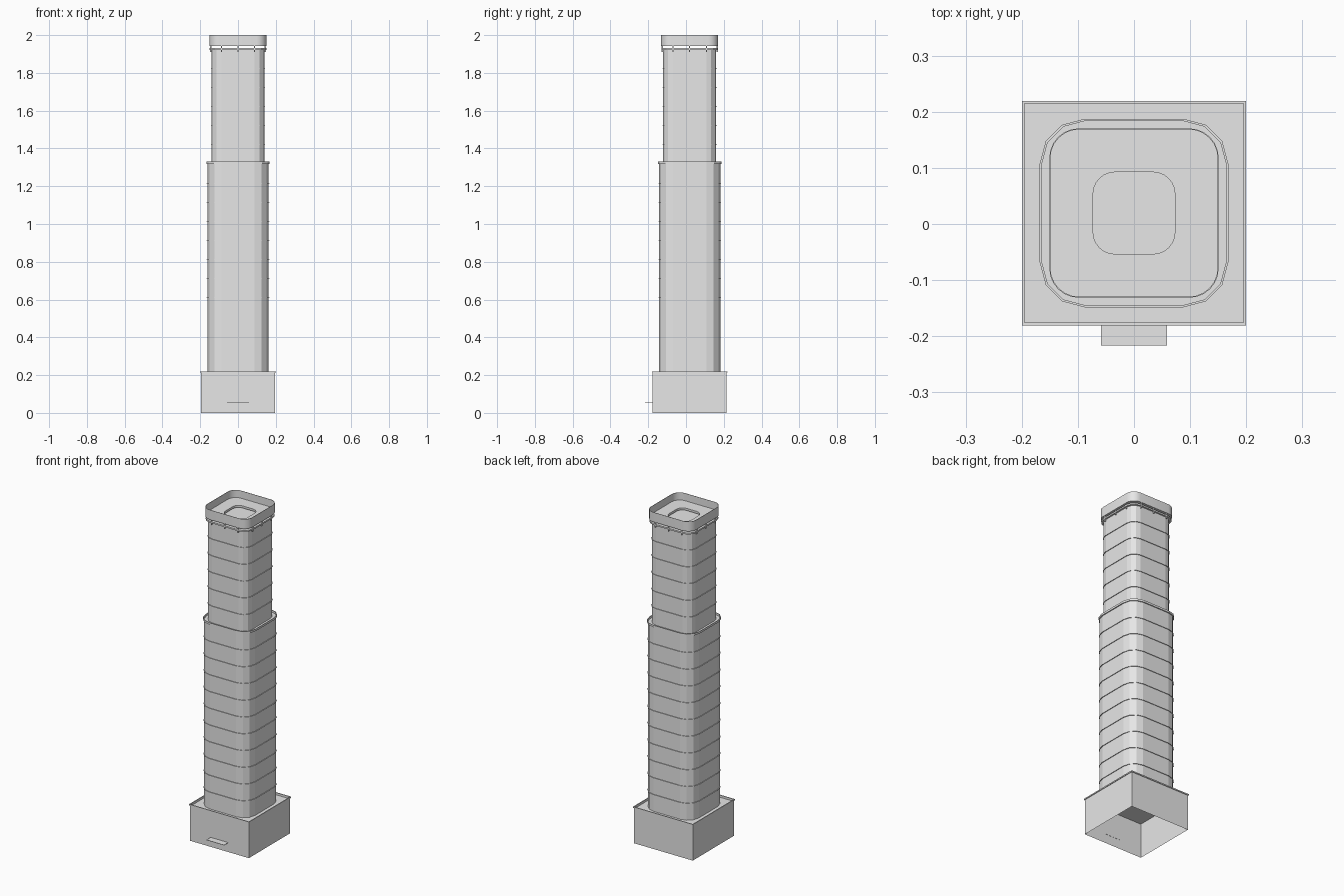
import bpy, bmesh, math

if "Cube" in bpy.data.objects:
    bpy.data.objects.remove(bpy.data.objects["Cube"])

CY = 0.0195        # tower axis in y
FLAT = 0.088       # half length of the straight part of each shaft side

grey = bpy.data.materials.new("pale_grey")
grey.use_nodes = True
grey.diffuse_color = (0.8, 0.8, 0.8, 1)
grey.node_tree.nodes["Principled BSDF"].inputs["Base Color"].default_value = (0.8, 0.8, 0.8, 1)


def finish(name, bm):
    mesh = bpy.data.meshes.new(name)
    bm.to_mesh(mesh)
    bm.free()
    mesh.materials.append(grey)
    obj = bpy.data.objects.new(name, mesh)
    bpy.context.collection.objects.link(obj)
    return obj


def rounded_square(half, flat, seg):
    """Counter-clockwise outline; seg = facets per corner, 0 for a sharp square."""
    pts = []
    for k in range(4):
        base = k * math.pi / 2
        cx, cy = [(1, 1), (-1, 1), (-1, -1), (1, -1)][k]
        if seg == 0:
            pts.append((cx * half, cy * half))
            continue
        for i in range(seg + 1):
            a = base + math.pi / 2 * i / seg
            pts.append((cx * flat + (half - flat) * math.cos(a),
                        cy * flat + (half - flat) * math.sin(a)))
    return pts


def loft(name, profile, seg, cap=False, closed=False):
    """Join rounded-square rings given as (half width, straight half, z)."""
    bm = bmesh.new()
    rings = [[bm.verts.new((x, y + CY, z)) for x, y in rounded_square(h, f, seg)]
             for h, f, z in profile]
    pairs = list(zip(rings, rings[1:]))
    if closed:
        pairs.append((rings[-1], rings[0]))
    for a, b in pairs:
        n = len(a)
        for i in range(n):
            j = (i + 1) % n
            bm.faces.new((a[i], a[j], b[j], b[i]))
    if cap:
        bm.faces.new(rings[-1])
    return finish(name, bm)


def box(name, centre, size):
    bm = bmesh.new()
    bmesh.ops.create_cube(bm, size=1)
    for v in bm.verts:
        v.co = [c + p * s for c, p, s in zip(centre, v.co, size)]
    return finish(name, bm)


def floor_band(name, half, z):
    inner, outer = half - 0.002, half + 0.004
    loft(name, [(inner, FLAT, z), (outer, FLAT, z),
                (outer, FLAT, z + 0.002), (inner, FLAT, z + 0.002)], 3, closed=True)


# Podium, open underneath, with a lipped parapet around its roof
loft("podium", [(0.196, 0, 0), (0.196, 0, 0.213), (0.2, 0, 0.213), (0.2, 0, 0.22),
                (0.195, 0, 0.22), (0.195, 0, 0.207)], 0, cap=True)

# Entrance canopy
box("entrance_canopy", (0, -0.196, 0.056), (0.117, 0.041, 0.002))

# Lower shaft with parapet
loft("lower_shaft", [(0.162, FLAT, 0.207), (0.162, FLAT, 1.318), (0.168, FLAT, 1.318),
                     (0.168, FLAT, 1.33), (0.164, FLAT, 1.33), (0.164, FLAT, 1.318)],
     3, cap=True)

# Upper shaft with a ledge at its top
loft("upper_shaft", [(0.14, FLAT, 1.318), (0.14, FLAT, 1.922), (0.15, 0.096, 1.922),
                     (0.15, 0.096, 1.931)], 3, cap=True)

# Thin bands at each floor line
for i in range(10):
    floor_band("lower_floor_band", 0.162, 0.308 + i * 0.1008)
for i in range(5):
    floor_band("upper_floor_band", 0.14, 1.418 + i * 0.1008)

# Crown raised above the shaft, with a deck and a central opening
crown = loft("crown", [(0.073, 0.034, 1.942), (0.151, 0.098, 1.942), (0.151, 0.098, 2.0),
                       (0.149, 0.098, 2.0), (0.149, 0.098, 1.955), (0.073, 0.034, 1.955)],
             6, closed=True)
bpy.ops.object.select_all(action="DESELECT")
crown.select_set(True)
bpy.context.view_layer.objects.active = crown
bpy.ops.object.shade_smooth_by_angle(angle=math.radians(25))

# Small posts carrying the crown
for t in (-FLAT, 0, FLAT):
    for s in (-1, 1):
        box("crown_post", (t, CY + s * 0.145, 1.928), (0.005, 0.008, 0.034))
        box("crown_post", (s * 0.145, CY + t, 1.928), (0.008, 0.005, 0.034))
